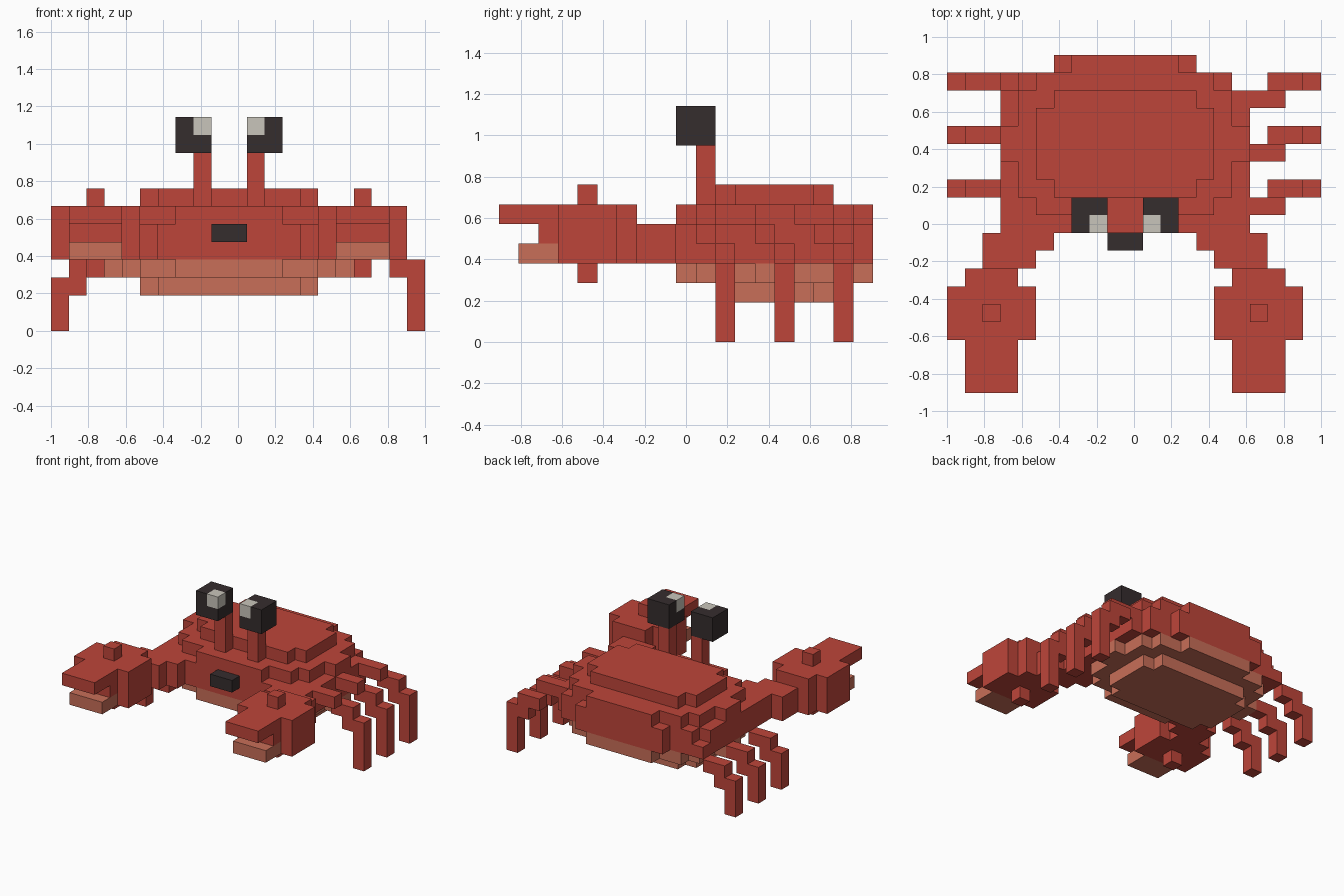
import bpy, bmesh, math
from itertools import product

cube = bpy.data.objects.get("Cube")
if cube:
    bpy.data.objects.remove(cube, do_unlink=True)

U = 2 / 21                      # edge of one block
ORIGIN = (-1, -9.5 * U, 0)


def material(name, rgb):
    m = bpy.data.materials.new(name)
    m.use_nodes = True
    m.diffuse_color = (*rgb, 1)
    m.node_tree.nodes["Principled BSDF"].inputs["Base Color"].default_value = (*rgb, 1)
    return m


RED = material("shell red", (0.515, 0.06, 0.042))
PALE = material("belly salmon", (0.578, 0.156, 0.098))
DARK = material("eye black", (0.036, 0.026, 0.027))
WHITE = material("eye white", (0.584, 0.558, 0.497))


def box(x0, x1, y0, y1, z0, z1):
    """Set of block cells filling a range."""
    return set(product(range(x0, x1), range(y0, y1), range(z0, z1)))


def mirror(cells):
    """Reflect across the middle plane of the body."""
    return {(19 - x, y, z) for x, y, z in cells}


def build(name, cells, mat):
    """Skin a set of cells with its outer faces and merge the flat ones."""
    bm = bmesh.new()
    verts = {}

    def vert(p):
        if p not in verts:
            verts[p] = bm.verts.new([o + c * U for o, c in zip(ORIGIN, p)])
        return verts[p]

    for cell in cells:
        for axis, side in product(range(3), (0, 1)):
            near = list(cell)
            near[axis] += 2 * side - 1
            if tuple(near) in cells:
                continue
            b, c = (axis + 1) % 3, (axis + 2) % 3
            loop = []
            for db, dc in ((0, 0), (1, 0), (1, 1), (0, 1)):
                p = list(cell)
                p[axis] += side
                p[b] += db
                p[c] += dc
                loop.append(vert(tuple(p)))
            bm.faces.new(loop if side else loop[::-1])
    bmesh.ops.dissolve_limit(bm, angle_limit=math.radians(1),
                             verts=bm.verts[:], edges=bm.edges[:])
    mesh = bpy.data.meshes.new(name)
    bm.to_mesh(mesh)
    bm.free()
    mesh.materials.append(mat)
    bpy.context.collection.objects.link(bpy.data.objects.new(name, mesh))


# Stepped body layers
def cap(z):
    return box(6, 14, 11, 17, z, z + 1) | box(5, 15, 12, 16, z, z + 1)


def rim(z):
    return (box(3, 17, 13, 15, z, z + 1) | box(4, 16, 11, 17, z, z + 1)
            | box(5, 15, 10, 18, z, z + 1) | box(7, 13, 9, 19, z, z + 1))


middle = box(6, 14, 9, 19, 4, 6) | box(4, 16, 10, 18, 4, 6) | box(3, 17, 11, 17, 4, 6)
build("shell", middle | rim(6) | cap(7), RED)
build("belly", rim(3) | cap(2), PALE)
build("mouth", box(9, 11, 8, 9, 5, 6), DARK)

# Parts that come in mirrored pairs, given for the right side
arm = box(3, 6, 8, 11, 4, 6) | box(2, 5, 7, 9, 4, 6)
claw = (box(1, 4, 6, 7, 4, 7) | box(0, 5, 3, 6, 4, 7) | box(1, 4, 0, 3, 6, 7)
        | box(1, 4, 2, 3, 5, 6) | box(2, 3, 4, 5, 3, 8))
pupil = box(8, 9, 9, 10, 11, 12)
pairs = {
    "arm": (arm, RED),
    "claw": (claw, RED),
    "lower_pincer": (box(1, 4, 1, 3, 4, 5), PALE),
    "eye_stalk": (box(8, 9, 10, 11, 7, 10), RED),
    "eye": (box(7, 9, 9, 11, 10, 12) - pupil, DARK),
    "eye_highlight": (pupil, WHITE),
}
for name, (cells, mat) in pairs.items():
    build("right_" + name, cells, mat)
    build("left_" + name, mirror(cells), mat)

# Three stair-stepped legs on each side
for label, y in (("front", 11), ("middle", 14), ("back", 17)):
    left = (box(16, 19, y - 1, y, 5, 6) | box(18, 20, y, y + 1, 4, 5)
            | box(19, 21, y, y + 1, 3, 4) | box(20, 21, y, y + 1, 0, 3))
    right = (box(3, 5, y, y + 1, 4, 5) | box(1, 3, y, y + 1, 3, 4)
             | box(0, 2, y, y + 1, 2, 3) | box(0, 1, y, y + 1, 0, 2))
    build(f"left_{label}_leg", left, RED)
    build(f"right_{label}_leg", right, RED)
